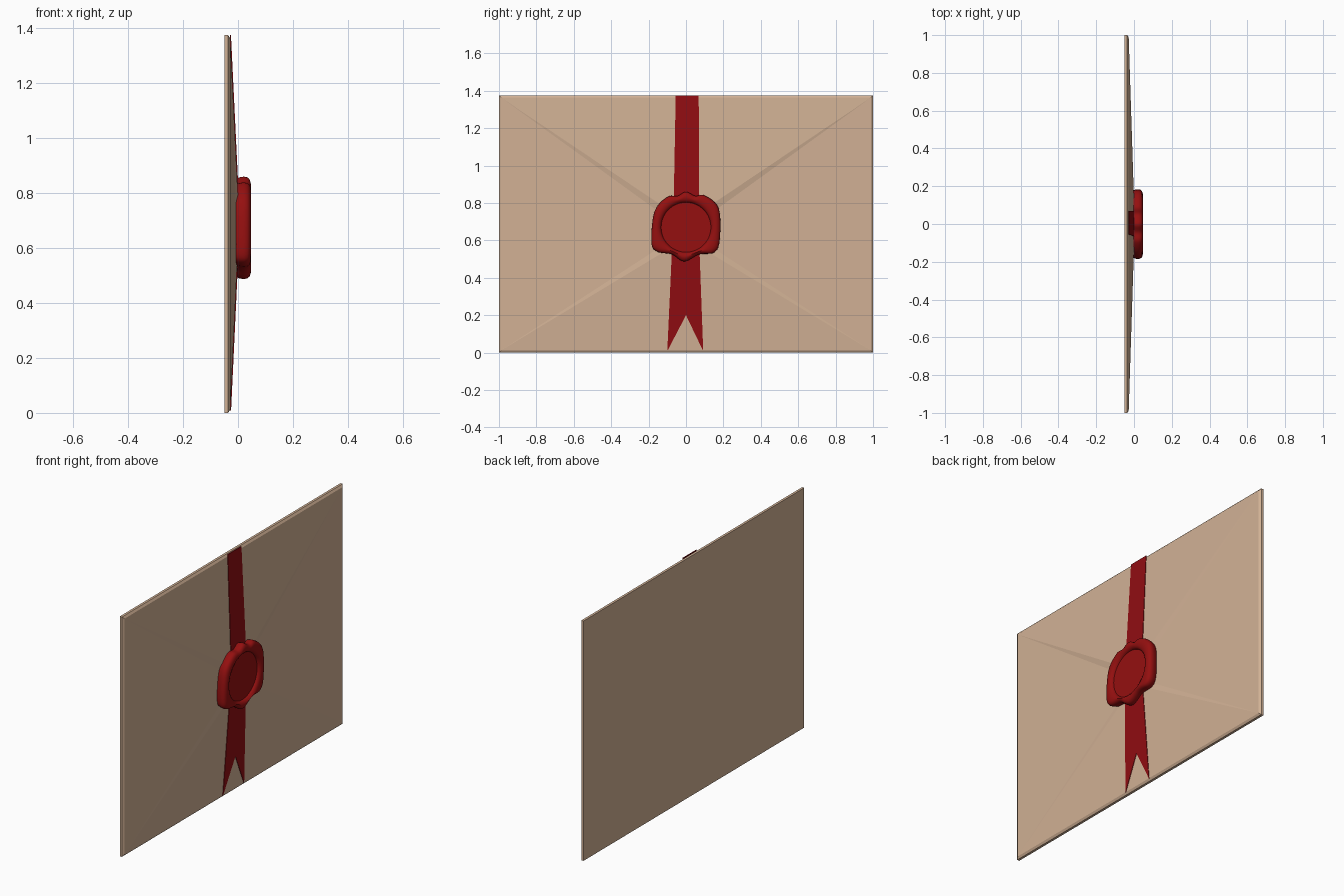
import bpy, bmesh, math
from mathutils import Vector

cube = bpy.data.objects.get("Cube")
if cube:
    bpy.data.objects.remove(cube, do_unlink=True)


def material(name, rgb):
    m = bpy.data.materials.new(name)
    m.use_nodes = True
    m.diffuse_color = (*rgb, 1)
    m.node_tree.nodes["Principled BSDF"].inputs["Base Color"].default_value = (*rgb, 1)
    return m


PAPER = material("tan paper", (0.64, 0.44, 0.30))
RIBBON = material("crimson ribbon", (0.28, 0.004, 0.006))
WAX = material("red wax", (0.30, 0.005, 0.005))


def build(name, verts, faces, mat, smooth=None):
    mesh = bpy.data.meshes.new(name)
    bm = bmesh.new()
    vs = [bm.verts.new(v) for v in verts]
    for f in faces:
        bm.faces.new([vs[i] for i in f])
    bmesh.ops.recalc_face_normals(bm, faces=bm.faces)
    bm.to_mesh(mesh)
    bm.free()
    mesh.materials.append(mat)
    obj = bpy.data.objects.new(name, mesh)
    bpy.context.collection.objects.link(obj)
    if smooth:
        bpy.ops.object.select_all(action='DESELECT')
        obj.select_set(True)
        bpy.context.view_layer.objects.active = obj
        bpy.ops.object.shade_smooth_by_angle(angle=math.radians(smooth))
    return obj


H = 1.375
MID = H / 2 - 0.035
INSET = 0.012


def rectangle(x, inset):
    w = 1 - inset
    return [(x, -w, inset), (x, w, inset), (x, w, H - inset), (x, -w, H - inset)]


def bridge(count, n):
    return [(r * n + i, r * n + (i + 1) % n, (r + 1) * n + (i + 1) % n, (r + 1) * n + i)
            for r in range(count - 1) for i in range(n)]


# Envelope body: flat back, thin rim and side flaps folded to the middle
body = rectangle(-0.05, 0) + rectangle(-0.036, 0) + rectangle(-0.028, INSET)
body.append((-0.004, 0, MID))
build("envelope_body", body,
      [(3, 2, 1, 0)] + bridge(3, 4) + [(8 + i, 8 + (i + 1) % 4, 12) for i in range(4)], PAPER)


# Folded flaps: wedges whose sloping edge strips widen toward the tip
def flap(name, z_edge, z_high, x_high, z_low):
    w = 1 - INSET
    verts = [(-0.028, -w, z_edge), (-0.028, w, z_edge),
             (x_high, 0, z_high), (-0.004, 0, z_low)]
    build(name, verts, [(0, 1, 2), (0, 2, 3), (1, 3, 2), (0, 3, 1)], PAPER)


TOP = (H - INSET, 0.70, 0.004)
BOTTOM = (INSET, 0.61, 0.0)
flap("bottom_flap", *BOTTOM, MID)
flap("top_flap", *TOP, MID - 0.005)


# Ribbon: thin plates lying on the top and bottom flaps
def ribbon(name, outline, faces, fold):
    z_edge, z_tip, x_tip = fold
    n = len(outline)

    def x_at(z):
        return -0.028 + (x_tip + 0.028) * (z - z_edge) / (z_tip - z_edge)
    verts = [(x_at(z) + dx, y, z) for dx in (0.003, -0.001) for y, z in outline]
    caps = faces + [tuple(n + i for i in reversed(f)) for f in faces]
    build(name, verts, caps + bridge(2, n), RIBBON)


ribbon("ribbon_upper", [(-0.055, H), (0.068, H), (0.07, 0.68), (-0.068, 0.68)],
       [(0, 1, 2, 3)], TOP)
ribbon("ribbon_tail", [(-0.07, 0.66), (0.068, 0.66), (0.092, 0.008), (0, 0.2), (-0.1, 0.008)],
       [(0, 1, 3), (1, 2, 3), (0, 3, 4)], BOTTOM)

# Wax seal: lobed outline smoothed by a closed spline, blended to a round dish
CENTRE = Vector((0, 0.67))
lobes = [Vector(p) for p in [
    (0.0, 0.86), (0.05, 0.838), (0.1, 0.84), (0.175, 0.77), (0.18, 0.6), (0.15, 0.535),
    (0.07, 0.525), (-0.01, 0.487), (-0.075, 0.525), (-0.155, 0.54), (-0.185, 0.59),
    (-0.168, 0.755), (-0.1, 0.832), (-0.045, 0.838)]]
STEPS = 6
edge = []
for i in range(len(lobes)):
    a, b, c, d = (lobes[(i + k) % len(lobes)] for k in (-1, 0, 1, 2))
    for s in range(STEPS):
        t = s / STEPS
        p = 0.5 * (2 * b + (c - a) * t + (2 * a - 5 * b + 4 * c - d) * t ** 2
                   + (3 * b - a - 3 * c + d) * t ** 3)
        edge.append(p - CENTRE)

# Each ring: height, amount of round dish, outline scale, dish radius
RINGS = [(-0.008, 0, 0.96, 0), (0.008, 0, 0.99, 0), (0.022, 0, 1, 0), (0.034, 0, 0.985, 0),
         (0.042, 0, 0.95, 0), (0.046, 0.2, 0.91, 0.15), (0.047, 0.5, 0.88, 0.15),
         (0.045, 0.85, 0.85, 0.147), (0.041, 1, 1, 0.14), (0.034, 1, 1, 0.135),
         (0.028, 1, 1, 0.133)]
verts = []
for x, blend, scale, radius in RINGS:
    for p in edge:
        q = CENTRE + (p * scale).lerp(p.normalized() * radius, blend)
        verts.append((x, q.x, q.y))
n = len(edge)
last = (len(RINGS) - 1) * n
build("wax_seal", verts,
      bridge(len(RINGS), n) + [tuple(range(n)), tuple(range(last, last + n))], WAX, smooth=40)
